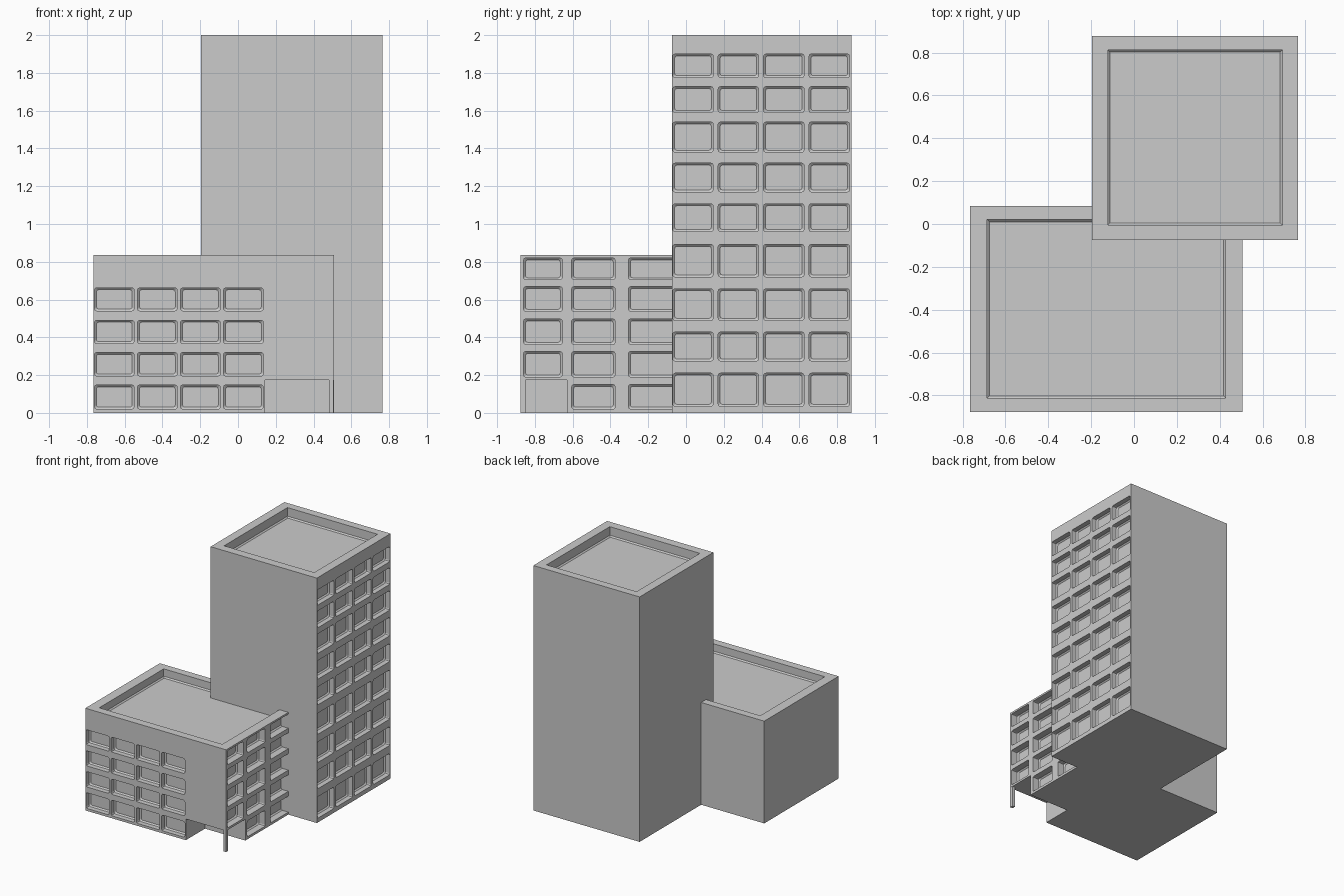
import bpy, bmesh, math

if "Cube" in bpy.data.objects:
    bpy.data.objects.remove(bpy.data.objects["Cube"])


def box(name, x0, x1, y0, y1, z0, z1):
    bm = bmesh.new()
    bmesh.ops.create_cube(bm, size=1)
    for v in bm.verts:
        v.co = ((x0 + x1) / 2 + v.co.x * (x1 - x0),
                (y0 + y1) / 2 + v.co.y * (y1 - y0),
                (z0 + z1) / 2 + v.co.z * (z1 - z0))
    me = bpy.data.meshes.new(name)
    bm.to_mesh(me)
    bm.free()
    ob = bpy.data.objects.new(name, me)
    bpy.context.collection.objects.link(ob)
    return ob


def rounded_rect(a0, a1, b0, b1, r):
    if r == 0:
        return [(a0, b0), (a1, b0), (a1, b1), (a0, b1)]
    pts = []
    for i, (a, b) in enumerate([(a1 - r, b1 - r), (a0 + r, b1 - r),
                                (a0 + r, b0 + r), (a1 - r, b0 + r)]):
        for k in range(3):
            t = math.pi / 2 * (i + k / 2)
            pts.append((a + r * math.cos(t), b + r * math.sin(t)))
    return pts


def add_pocket(bm, place, rect, depth, r=0.012, lip=0.01):
    # closed plug with a chamfered bottom; place maps (a, b, depth) to space
    a0, a1, b0, b1 = rect
    loops = []
    for d, s in ((-0.02, 0), (depth - lip, 0), (depth, lip)):
        pts = rounded_rect(a0 + s, a1 - s, b0 + s, b1 - s, r)
        loops.append([bm.verts.new(place(a, b, d)) for a, b in pts])
    n = len(loops[0])
    for lo, hi in zip(loops, loops[1:]):
        for i in range(n):
            j = (i + 1) % n
            bm.faces.new((lo[i], lo[j], hi[j], hi[i]))
    bm.faces.new(loops[0])
    bm.faces.new(loops[-1])


def carve(ob, pockets):
    bm = bmesh.new()
    for p in pockets:
        add_pocket(bm, *p)
    bmesh.ops.recalc_face_normals(bm, faces=bm.faces[:])
    me = bpy.data.meshes.new("cutter")
    bm.to_mesh(me)
    bm.free()
    cut = bpy.data.objects.new("cutter", me)
    cut.hide_render = True
    bpy.context.collection.objects.link(cut)
    mod = ob.modifiers.new("carve", 'BOOLEAN')
    mod.operation = 'DIFFERENCE'
    mod.solver = 'EXACT'
    mod.object = cut
    bpy.context.view_layer.objects.active = ob
    bpy.ops.object.modifier_apply(modifier=mod.name)
    bpy.data.objects.remove(cut)


def right_face(x):
    return lambda a, b, d: (x - d, a, b)


def front_face(y):
    return lambda a, b, d: (a, y + d, b)


def roof(z):
    return lambda a, b, d: (a, b, z - d)


# tower with sunken roof and a window grid on its right side
tower = box("tower", -0.195, 0.765, -0.075, 0.877, 0, 2)
tower_rows = [(0.035, 0.21), (0.275, 0.428), (0.49, 0.657), (0.72, 0.892), (0.96, 1.107),
              (1.17, 1.322), (1.38, 1.54), (1.59, 1.727), (1.775, 1.9)]
plugs = [(roof(2), (-0.122, 0.692, -0.005, 0.812), 0.08, 0)]
for i in range(4):
    y = -0.07 + 0.2405 * i
    plugs += [(right_face(0.765), (y, y + 0.214, z0, z1), 0.05) for z0, z1 in tower_rows]
carve(tower, plugs)

# low wing with sunken roof, front windows and right side windows
wing = box("low_wing", -0.765, 0.507, -0.877, 0.083, 0, 0.835)
plugs = [(roof(0.835), (-0.685, 0.427, -0.812, 0.02), 0.07, 0)]
for i in range(4):
    x = -0.76 + 0.228 * i
    for z0, z1 in [(0.02, 0.148), (0.195, 0.32), (0.367, 0.49), (0.54, 0.662)]:
        plugs.append((front_face(-0.877), (x, x + 0.21, z0, z1), 0.05))
side_rows = [(0.02, 0.15), (0.19, 0.325), (0.363, 0.497), (0.538, 0.668), (0.705, 0.82)]
for i, (y0, y1) in enumerate([(-0.86, -0.655), (-0.605, -0.375), (-0.305, -0.05)]):
    for z0, z1 in side_rows[1 if i == 0 else 0:]:
        plugs.append((right_face(0.507), (y0, y1, z0, z1), 0.065))
carve(wing, plugs)

# open entrance at the front right corner
notch = box("entrance_cutter", 0.143, 0.6, -1, -0.63, -0.1, 0.173)
notch.hide_render = True
mod = wing.modifiers.new("entrance", 'BOOLEAN')
mod.operation = 'DIFFERENCE'
mod.solver = 'EXACT'
mod.object = notch
bpy.context.view_layer.objects.active = wing
bpy.ops.object.modifier_apply(modifier=mod.name)
bpy.data.objects.remove(notch)

# corner post holding up the overhang
box("entrance_post", 0.483, 0.506, -0.876, -0.849, 0, 0.18)
